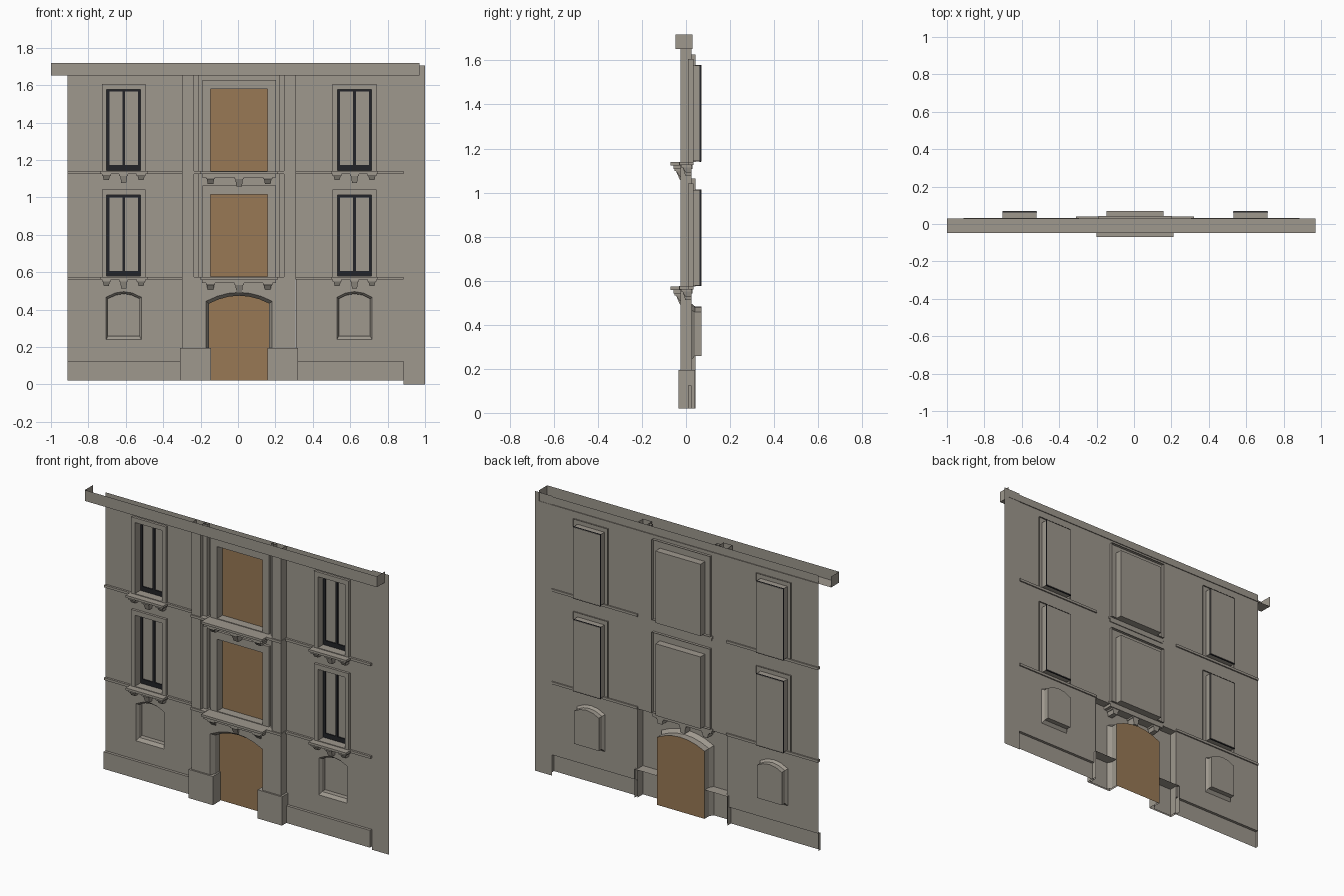
import bpy, bmesh

if "Cube" in bpy.data.objects:
    bpy.data.objects.remove(bpy.data.objects["Cube"])

CX = 0.006                      # facade symmetry axis
WALL, PIL, BACK = 0.025, -0.025, 0.07


def material(name, rgb):
    m = bpy.data.materials.new(name)
    m.diffuse_color = (*rgb, 1)
    m.use_nodes = True
    m.node_tree.nodes["Principled BSDF"].inputs["Base Color"].default_value = m.diffuse_color
    return m


STONE = material("stone grey", (0.342, 0.314, 0.270))
WOOD = material("brown wood", (0.314, 0.190, 0.091))
BLACK = material("black frame", (0.016, 0.017, 0.021))


def finish(name, bm, mat):
    me = bpy.data.meshes.new(name)
    bm.to_mesh(me)
    bm.free()
    me.materials.append(mat)
    ob = bpy.data.objects.new(name, me)
    ob.location.x = CX
    bpy.context.collection.objects.link(ob)
    return ob


def rect(x0, x1, z0, z1):
    return [(x0, z0), (x1, z0), (x1, z1), (x0, z1)]


def arch(cx, w, z0, zs, zc, n=6):
    """Opening outline with a shallow arched head."""
    pts = [(cx - w, z0), (cx + w, z0)]
    for i in range(n + 1):
        t = 1 - 2 * i / n
        pts.append((cx + w * t, zs + (zc - zs) * (1 - t * t)))
    return pts


def sheet(name, y, outer, holes=(), mat=STONE):
    """Flat vertical sheet with holes."""
    bm = bmesh.new()
    edges = []
    for loop in [outer, *holes]:
        vs = [bm.verts.new((x, y, z)) for x, z in loop]
        edges += [bm.edges.new((vs[i - 1], vs[i])) for i in range(len(vs))]
    bmesh.ops.triangle_fill(bm, edges=edges, use_beauty=True, normal=(0, -1, 0))
    bm.normal_update()
    for f in bm.faces:
        if f.normal.y > 0:
            f.normal_flip()
    return finish(name, bm, mat)


def band(name, a, ya, b, yb, skip_first=False):
    """Strip of quads joining two matching loops."""
    bm = bmesh.new()
    va = [bm.verts.new((x, ya, z)) for x, z in a]
    vb = [bm.verts.new((x, yb, z)) for x, z in b]
    n = len(a)
    for i in range(1 if skip_first else 0, n):
        j = (i + 1) % n
        bm.faces.new((va[i], vb[i], vb[j], va[j]))
    return finish(name, bm, STONE)


def box(name, x0, x1, y0, y1, z0, z1, mat=STONE, skip="", taper=1.0):
    """Box; skip drops sides, taper narrows the foot towards the wall."""
    bm = bmesh.new()
    bmesh.ops.create_cube(bm, size=1)
    gone = {"back": (1, 1), "top": (2, 1), "bottom": (2, -1)}
    dead = [f for f in bm.faces for k, (ax, s) in gone.items()
            if k in skip and f.normal[ax] * s > 0.5]
    for v in bm.verts:
        px, py, pz = v.co
        t = taper if pz < 0 else 1
        v.co = ((x0 + x1) / 2 + px * (x1 - x0) * t,
                y1 - (y1 - y0) * (0.5 - py) * t,
                z0 + (pz + 0.5) * (z1 - z0))
    if dead:
        bmesh.ops.delete(bm, geom=dead, context="FACES")
    return finish(name, bm, mat)


SIDES = (-0.617, 0.617)
FLOORS = (0.575, 1.14)
L, R = -0.918, 0.879
holes = []

# ground floor arched niches
for c in SIDES:
    outer = arch(c, 0.094, 0.24, 0.466, 0.496, 4)
    inner = arch(c, 0.084, 0.258, 0.458, 0.484, 4)
    holes.append(outer)
    band("niche_splay", inner, 0.04, outer, WALL)
    band("niche_reveal", inner, BACK, inner, 0.04)
    sheet("niche_panel", BACK, inner)

# side windows on both upper floors
for zb in FLOORS:
    for c in SIDES:
        zt = zb + 0.437
        hole = rect(c - 0.091, c + 0.091, zb + 0.004, zt)
        edge = rect(c - 0.117, c + 0.117, zb, zb + 0.466)
        holes.append(hole)
        sheet("window_surround", 0.01, edge, [hole])
        band("window_surround_edge", edge, 0.01, edge, 0.033)
        band("window_reveal", hole, BACK, hole, 0.01)
        sheet("window_pane", 0.068, hole)
        e = 0.093
        for x0, x1, z0, z1 in ((-e, -0.077, zb, zt), (0.077, e, zb, zt),
                               (-0.007, 0.007, zb, zt), (-e, e, zb, zb + 0.032),
                               (-e, e, zt - 0.012, zt + 0.002)):
            box("window_frame", c + x0, c + x1, 0.061, 0.0675, z0, z1, BLACK)
        # sill and its brackets
        box("window_sill", c - 0.126, c + 0.126, -0.03, 0.03, zb - 0.014, zb)
        for dx, h in ((-0.093, 0.03), (0, 0.045), (0.093, 0.03)):
            box("bracket_cap", c + dx - 0.024, c + dx + 0.024, -0.022, WALL, zb - 0.025, zb - 0.014)
            box("bracket", c + dx - 0.019, c + dx + 0.019, -0.015, WALL,
                zb - 0.018 - h, zb - 0.025, taper=0.7)

# central windows
for zb in FLOORS:
    hole = rect(-0.152, 0.152, zb + 0.002, zb + 0.44)
    edge = rect(-0.196, 0.196, zb - 0.002, zb + 0.488)
    holes.append(hole)
    sheet("central_surround", 0.008, edge, [hole])
    band("central_surround_edge", edge, 0.008, edge, 0.042)
    band("central_reveal", hole, BACK, hole, 0.008)
    sheet("central_shutter", 0.06, hole, mat=WOOD)
    sheet("central_back", BACK, hole)
    # balcony slab and brackets
    box("balcony_slab", -0.206, 0.206, -0.07, 0.03, zb - 0.016, zb - 0.002)
    box("balcony_moulding", -0.198, 0.198, -0.057, 0.03, zb - 0.033, zb - 0.016)
    for dx, h in ((-0.153, 0.03), (0, 0.045), (0.153, 0.03)):
        box("balcony_bracket_cap", dx - 0.025, dx + 0.025, -0.052, WALL, zb - 0.043, zb - 0.033)
        box("balcony_bracket", dx - 0.02, dx + 0.02, -0.045, WALL,
            zb - 0.038 - h, zb - 0.043, taper=0.75)
    # string course, stepping round the centre
    box("string_course", L, -0.3, 0.012, 0.033, zb - 0.015, zb)
    box("string_course", 0.3, R, 0.012, 0.033, zb - 0.015, zb)
    for s in (-1, 1):
        a, b = sorted((s * 0.205, s * 0.305))
        box("pilaster_band", a, b, -0.032, WALL, zb - 0.015, zb)

# main wall, notched for the doorway bay
sheet("wall", WALL, [(L, 0.125), (-0.3, 0.125), (-0.3, 0.565), (0.304, 0.565),
                     (0.304, 0.125), (R, 0.125), (R, 1.7), (L, 1.7)], holes)
sheet("wall_end_strip", 0.028, rect(R, 0.994, 0.0, 1.705))
box("plinth_left", L, -0.3, 0.008, WALL, 0.02, 0.125, skip="back bottom")
box("plinth_right", 0.304, R, 0.008, WALL, 0.02, 0.125, skip="back bottom")

# pilasters and the thinner strips beside them
for s in (-1, 1):
    a, b = sorted((s * 0.302, s * 0.241))
    box("pilaster", a, b, PIL, WALL, 0.565, 1.7, skip="back top bottom")
    a, b = sorted((s * 0.241, s * 0.216))
    box("pilaster_strip", a, b, 0.0, WALL, 0.565, 1.7, skip="back top bottom")
    a, b = sorted((s * 0.315, s * 0.151))
    box("pilaster_base", a, b, -0.035, 0.04, 0.02, 0.195, skip="back bottom")

# doorway bay
outer = arch(0, 0.176, 0.02, 0.445, 0.492)
inner = arch(0, 0.161, 0.02, 0.432, 0.474)
sheet("door_bay", PIL, [(-0.302, 0.02), outer[0], *reversed(outer[2:]), outer[1],
                        (0.302, 0.02), (0.302, 0.565), (-0.302, 0.565)])
bay = rect(-0.302, 0.302, 0.02, 0.565)
band("door_bay_returns", bay, PIL, bay, WALL, skip_first=True)
band("door_splay", inner, 0.0, outer, PIL, skip_first=True)
band("door_reveal", inner, 0.043, inner, 0.0, skip_first=True)
sheet("door", 0.043, inner, mat=WOOD)

# cornice trough, open at the top and back
box("cornice", -1.006, 0.964, -0.048, 0.03, 1.652, 1.718, skip="back top")
